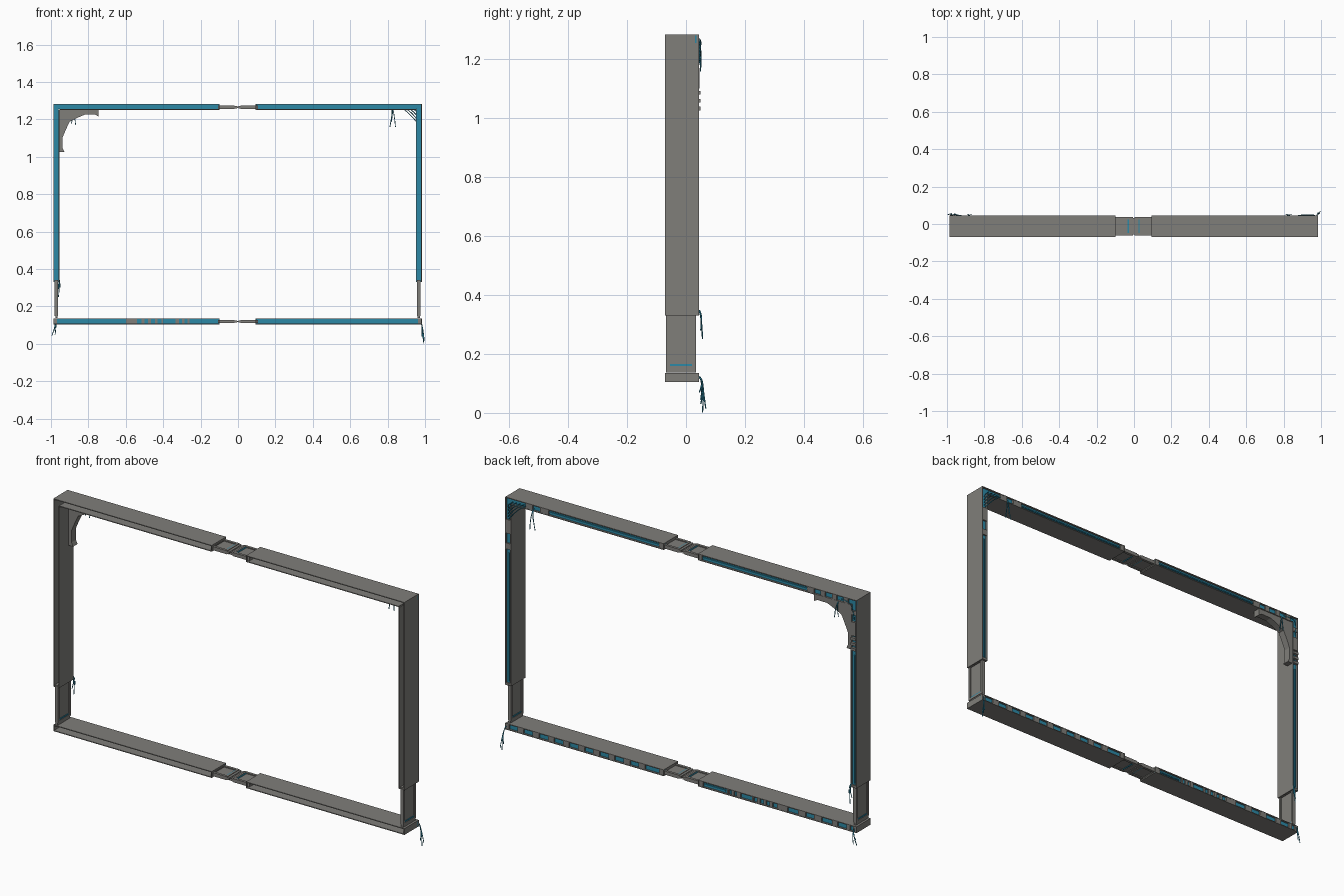
import bpy, bmesh, math
from mathutils import Vector

if "Cube" in bpy.data.objects:
    bpy.data.objects.remove(bpy.data.objects["Cube"])

def material(name, rgb):
    m = bpy.data.materials.new(name)
    m.diffuse_color = (*rgb, 1)
    m.use_nodes = True
    m.node_tree.nodes["Principled BSDF"].inputs["Base Color"].default_value = m.diffuse_color
    return m

GREY = material("warm_grey_metal", (0.215, 0.21, 0.195))
BLUE = material("teal_blue", (0.025, 0.25, 0.38))

X0, X1 = -0.987, 0.983          # outer sides
Z0, Z1 = 0.103, 1.283           # bottom and top of the frame
YF, YB = -0.0705, 0.0445        # open front, detailed back
W, T = 0.032, 0.004             # bar width, wall thickness

def make(name, mat, boxes, axis, c):
    """Boxes are (u0,u1,v0,v1,y0,y1): u along the bar, v across it from centre c."""
    bm = bmesh.new()
    for u0, u1, v0, v1, y0, y1 in boxes:
        if axis == 'x':
            lo, hi = (u0, y0, c + v0), (u1, y1, c + v1)
        else:
            lo, hi = (c + v0, y0, u0), (c + v1, y1, u1)
        r = bmesh.ops.create_cube(bm, size=1)
        for v in r['verts']:
            v.co = Vector([(a + b) / 2 + k * (b - a) for a, b, k in zip(lo, hi, v.co)])
    me = bpy.data.meshes.new(name)
    bm.to_mesh(me)
    bm.free()
    me.materials.append(mat)
    ob = bpy.data.objects.new(name, me)
    bpy.context.collection.objects.link(ob)
    return ob

def bar(name, axis, c, a, b, out, plates, solid=(), ribs=(), inner=None, caps=()):
    """Channel open at the front; out = side (+1/-1) of the outer wall."""
    h = W / 2
    ia, ib = inner or (a, b)
    def wall(side, p, q):
        v = sorted((side * h, side * (h - T)))
        return (p, q, v[0], v[1], YF, YB)
    walls = [wall(out, a, b), wall(-out, ia, ib)]
    walls += [(e - T / 2, e + T / 2, -h + T, h - T, YF, YB) for e in caps]
    make(name + "_channel", GREY, walls, axis, c)
    # blue backing strip, left out where grey blocks go right through
    cuts = sorted(solid)
    edges = [a] + [e for s in cuts for e in s] + [b]
    blue = [(edges[i], edges[i + 1], -h + T, h - T, 0.031, 0.035)
            for i in range(0, len(edges), 2)]
    blue += [(p, q, -0.003, 0.003, 0.035, 0.040) for p, q in ribs]
    make(name + "_backing", BLUE, blue, axis, c)
    cover = [(p, q, -h + T, h - T, 0.0355, YB - 0.001) for p, q in plates]
    cover += [(p, q, -h + T, h - T, 0.030, YB - 0.001) for p, q in solid]
    if cover:
        make(name + "_cover_plates", GREY, cover, axis, c)

def tab(name, axis, c, base, tip, y0, y1, cells=1):
    """Sliding joint plate: raised rim round thin sunk panels, blue end strip."""
    s = 1 if tip > base else -1
    h, r = 0.009, 0.013
    def seg(p, q, v, ya, yb):
        p, q = sorted((p, q))
        return (p, q, -v, v, ya, yb)
    L = tip - s * 0.012
    boxes = [seg(base, L, h, y0, y0 + r), seg(base, L, h, y1 - r, y1),
             seg(base, base + s * 0.012, h, y0 + r, y1 - r),
             seg(L - s * 0.010, L, h, y0 + r, y1 - r),
             seg(base + s * 0.012, L - s * 0.010, 0.004, y0 + r, y1 - r),
             seg(L, tip, 0.006, y0, y1)]
    make(name, GREY, boxes, axis, c)
    make(name + "_strip", BLUE,
         [seg(L - s * 0.016, L - s * 0.010, 0.0065, y0 + r, y1 - r)], axis, c)

top, bot = Z1 - W / 2, Z0 + W / 2 + 0.001
xl, xr = X0 + W / 2, X1 - W / 2
GAP = 0.098

# Top bar, two halves
bar("top_left_bar", 'x', top, X0, -GAP, 1, inner=(X0 + W, -GAP),
    plates=[(-0.12, -GAP), (-0.75, -0.71), (-0.81, -0.785), (-0.875, -0.85), (-0.94, -0.915)],
    ribs=[(-0.71, -0.12)], caps=[-GAP - T / 2])
bar("top_right_bar", 'x', top, GAP - 0.004, X1, 1, inner=(GAP - 0.004, X1 - W),
    plates=[(GAP, 0.12), (0.74, 0.79), (0.83, 0.87)],
    ribs=[(0.12, 0.74)], caps=[GAP - 0.002])

# Bottom bar, two halves
bar("bottom_left_bar", 'x', bot, X0, -GAP, -1,
    plates=[(-0.125, -GAP), (-0.70, -0.66), (-0.79, -0.75), (-0.88, -0.85), (-0.95, -0.93)],
    solid=[(X0 + T, -0.968), (-0.60, -0.54), (-0.515, -0.500), (-0.480, -0.465),
           (-0.445, -0.430), (-0.410, -0.400), (-0.335, -0.315), (-0.300, -0.285),
           (-0.270, -0.260)],
    ribs=[(-0.25, -0.13)], caps=[X0 + T / 2, -GAP - T / 2])
bar("bottom_right_bar", 'x', bot, GAP - 0.004, X1, -1,
    plates=[(GAP, 0.12)] + [(0.20 + i * 0.085, 0.235 + i * 0.085) for i in range(9)],
    solid=[(0.962, X1 - T)], caps=[GAP - 0.002, X1 - T / 2])

# Side posts
PB = 0.33
bar("left_post", 'z', xl, PB, Z1 - T, -1, inner=(PB, Z1 - W),
    plates=[(PB, PB + 0.012), (1.10, 1.17), (1.205, 1.225)], ribs=[(0.35, 1.0)],
    caps=[PB + T / 2])
bar("right_post", 'z', xr, PB, Z1 - T, 1, inner=(PB, Z1 - W),
    plates=[(PB, PB + 0.012), (1.02, 1.05), (1.10, 1.17)], ribs=[(0.35, 1.0)],
    caps=[PB + T / 2])

# Small knobs and raised plate on the back of the left post
make("left_post_knobs", GREY,
     [(z, z + 0.013, -0.014, 0.014, 0.036, 0.049) for z in (1.026, 1.052, 1.079)]
     + [(1.10, 1.17, -0.013, 0.013, 0.043, 0.0465)], 'z', xl)

# Sliding joints
for side, x in (("left", xl), ("right", xr)):
    tab(side + "_post_joint", 'z', x, PB + 0.01, 0.137, -0.068, 0.034)
for level, z in (("top", top - 0.002), ("bottom", bot - 0.001)):
    tab(level + "_left_joint", 'x', z, -GAP - 0.01, -0.006, -0.062, 0.038)
    tab(level + "_right_joint", 'x', z, GAP + 0.01, 0.002, -0.062, 0.038)
    make(level + "_joint_pin", GREY, [(-0.008, 0.004, -0.003, 0.003, -0.055, 0.032)], 'x', z)

# Arched corner bracket, top left
prof = [(X0 + W, 1.252), (-0.747, 1.252), (-0.747, 1.216), (-0.765, 1.226), (-0.82, 1.225),
        (-0.86, 1.208), (-0.90, 1.188), (-0.918, 1.150), (-0.937, 1.105), (-0.937, 1.045),
        (-0.928, 1.026), (X0 + W, 1.026)]
bm = bmesh.new()
face = bm.faces.new([bm.verts.new((x, 0.004, z)) for x, z in prof])
ext = bmesh.ops.extrude_face_region(bm, geom=[face])
bmesh.ops.translate(bm, vec=(0, 0.036, 0),
                    verts=[v for v in ext['geom'] if isinstance(v, bmesh.types.BMVert)])
bmesh.ops.recalc_face_normals(bm, faces=bm.faces)
me = bpy.data.meshes.new("corner_bracket")
bm.to_mesh(me)
bm.free()
me.materials.append(GREY)
bpy.context.collection.objects.link(bpy.data.objects.new("corner_bracket", me))

# Loose cables
def cables(name, paths, r=0.0022):
    cu = bpy.data.curves.new(name, 'CURVE')
    cu.dimensions = '3D'
    cu.bevel_depth, cu.bevel_resolution, cu.resolution_u = r, 0, 4
    cu.use_fill_caps = True
    for pts in paths:
        sp = cu.splines.new('NURBS')
        sp.points.add(len(pts) - 1)
        for p, q in zip(sp.points, pts):
            p.co = (*q, 1)
        sp.order_u, sp.use_endpoint_u = 3, True
    cu.materials.append(BLUE)
    ob = bpy.data.objects.new(name, cu)
    bpy.context.collection.objects.link(ob)
    bpy.context.view_layer.objects.active = ob
    ob.select_set(True)
    bpy.ops.object.convert(target='MESH')
    ob.select_set(False)

def hanging(x, y, z, ends):
    """Strands leaving one point and drooping to each end."""
    return [[(x, 0.038, z), (x, y, z + 0.008), ((x + e[0]) / 2 + 0.004, y + 0.008, (z + e[2]) / 2), e]
            for e in ends]

cables("bottom_right_cables", hanging(0.978, 0.052, 0.118,
       [(0.993, 0.056, 0.002), (0.996, 0.067, 0.015), (0.984, 0.060, 0.04), (0.988, 0.050, 0.03)]))
cables("bottom_left_cables", hanging(-0.975, 0.048, 0.12,
       [(-0.994, 0.050, 0.045), (-0.978, 0.056, 0.05), (-0.984, 0.045, 0.07)]))
cables("left_post_cables", hanging(-0.958, 0.046, 0.345,
       [(-0.96, 0.056, 0.25), (-0.966, 0.050, 0.28), (-0.952, 0.052, 0.30)]))
cables("top_right_cables", hanging(0.825, 0.044, 1.262,
       [(0.812, 0.049, 1.16), (0.842, 0.049, 1.158), (0.82, 0.046, 1.19)]))
cables("top_left_cables", hanging(-0.885, 0.044, 1.25,
       [(-0.868, 0.049, 1.17), (-0.89, 0.049, 1.178)])
       + [[(-0.90, 0.04, 1.268), (-0.95, 0.05, 1.27), (-0.972, 0.05, 1.24), (-0.972, 0.04, 1.18)]])
cables("top_right_corner_cables",
       [[(0.86 + 0.02 * i, 0.04, 1.268), (0.89 + 0.016 * i, 0.049, 1.255),
         (0.945 + 0.005 * i, 0.049, 1.20 + 0.012 * i), (0.968, 0.04, 1.17 + 0.015 * i)]
        for i in range(5)])
